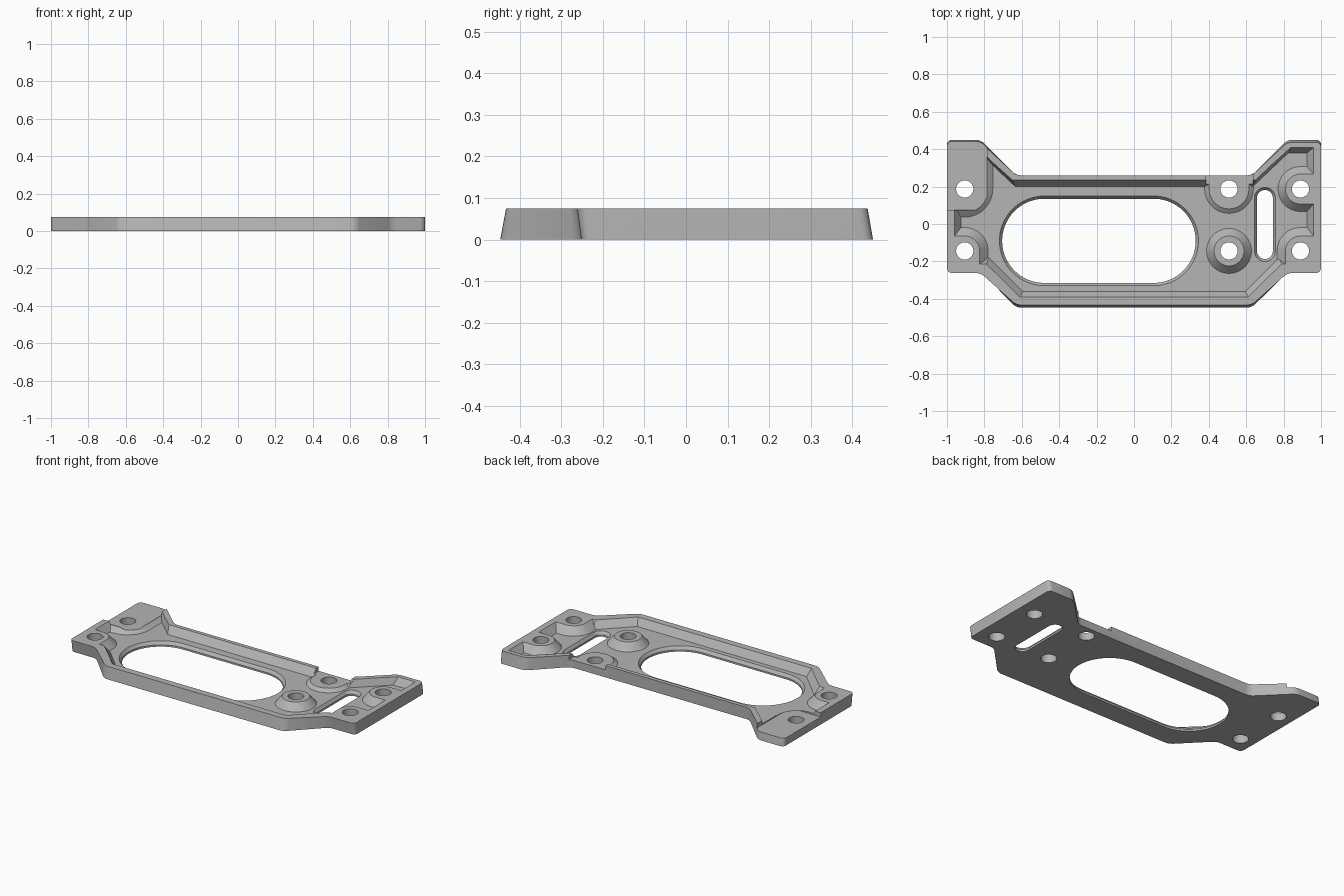
import bpy, bmesh, math

cube = bpy.data.objects.get("Cube")
if cube:
    bpy.data.objects.remove(cube, do_unlink=True)

TOP, FLOOR, PAD, ABOVE = 0.075, 0.03, 0.048, 0.12

grey = bpy.data.materials.new("plain grey")
grey.use_nodes = True
grey.diffuse_color = (0.46, 0.46, 0.46, 1)
grey.node_tree.nodes["Principled BSDF"].inputs["Base Color"].default_value = (0.46, 0.46, 0.46, 1)


def finish(bm, name):
    bmesh.ops.recalc_face_normals(bm, faces=bm.faces)
    mesh = bpy.data.meshes.new(name)
    bm.to_mesh(mesh)
    bm.free()
    mesh.materials.append(grey)
    obj = bpy.data.objects.new(name, mesh)
    bpy.context.collection.objects.link(obj)
    return obj


def loft(name, low, high, z0, z1, rounding=0):
    """Solid between two matching outlines."""
    bm = bmesh.new()
    a = [bm.verts.new((x, y, z0)) for x, y in low]
    b = [bm.verts.new((x, y, z1)) for x, y in high]
    bm.faces.new(a)
    bm.faces.new(b)
    n = len(a)
    for i in range(n):
        j = (i + 1) % n
        bm.faces.new((a[i], a[j], b[j], b[i]))
    if rounding:
        edges = [bm.edges.get((p, q)) for p, q in zip(a, b)]
        bmesh.ops.bevel(bm, geom=edges, offset=rounding, segments=4,
                        profile=0.5, affect='EDGES')
    return finish(bm, name)


def hull(name, centres, r0, r1, z0, z1, sides=48):
    """Tapered solid wrapped around circles at the given centres."""
    bm = bmesh.new()
    for cx, cy in centres:
        for r, z in ((r0, z0), (r1, z1)):
            for i in range(sides):
                t = math.tau * i / sides
                bm.verts.new((cx + r * math.cos(t), cy + r * math.sin(t), z))
    res = bmesh.ops.convex_hull(bm, input=bm.verts)
    inner = {v for v in res["geom_interior"] + res["geom_unused"]
             if isinstance(v, bmesh.types.BMVert)}
    bmesh.ops.delete(bm, geom=list(inner), context='VERTS')
    bmesh.ops.dissolve_limit(bm, angle_limit=0.01, verts=bm.verts, edges=bm.edges)
    return finish(bm, name)


def box(name, x0, x1, y0, y1, z0, z1):
    pts = [(x0, y0), (x1, y0), (x1, y1), (x0, y1)]
    return loft(name, pts, pts, z0, z1)


def cut(target, tool):
    mod = target.modifiers.new("cut", 'BOOLEAN')
    mod.operation, mod.solver, mod.object = 'DIFFERENCE', 'EXACT', tool
    bpy.ops.object.select_all(action='DESELECT')
    bpy.context.view_layer.objects.active = target
    target.select_set(True)
    bpy.ops.object.modifier_apply(modifier=mod.name)
    bpy.data.objects.remove(tool, do_unlink=True)


def mirrored(half):
    return half + [(-x, y) for x, y in reversed(half)]


# Outer body, drafted on its long front and back edges
low = mirrored([(0.63, -0.447), (0.82, -0.252), (1, -0.252),
                (1, 0.45), (0.82, 0.45), (0.63, 0.26)])
high = mirrored([(0.63, -0.433), (0.82, -0.262), (1, -0.262),
                 (1, 0.437), (0.82, 0.437), (0.63, 0.26)])
plate = loft("mounting_plate", low, high, 0, TOP, 0.025)

# Pocket with sloped walls; it is extended above the rim
floor_line = mirrored([(0.595, -0.36), (0.775, -0.18), (0.925, -0.18),
                       (0.925, 0.38), (0.825, 0.38), (0.635, 0.2)])
rim_line = mirrored([(0.61, -0.39), (0.79, -0.215), (0.96, -0.215),
                     (0.96, 0.41), (0.84, 0.41), (0.65, 0.235)])
k = (ABOVE - FLOOR) / (TOP - FLOOR)
above_line = [(a + (c - a) * k, b + (d - b) * k)
              for (a, b), (c, d) in zip(floor_line, rim_line)]
pocket = loft("pocket_cutter", floor_line, above_line, FLOOR, ABOVE)

# Screw bosses: position, directions in which they run to the edge, radii
L, R, BACK, FRONT, MID = -0.905, 0.89, 0.187, -0.144, 0.508
bosses = [
    (L, FRONT, [(-0.4, 0), (0, -0.4), (-0.4, -0.4)], 0.125, 0.08),
    (R, FRONT, [(0.4, 0), (0, -0.4), (0.4, -0.4)], 0.125, 0.08),
    (L, BACK, [(-0.4, 0), (0, 0.5), (-0.4, 0.5)], 0.15, 0.09),
    (R, BACK, [(0.4, 0)], 0.12, 0.08),
    (MID, BACK, [(0, 0.4)], 0.13, 0.07),
    (MID, FRONT, [], 0.12, 0.08),
]
for x, y, runs, r0, r1 in bosses:
    centres = [(x, y)] + [(x + dx, y + dy) for dx, dy in runs]
    slope = (r1 - r0) / (TOP - FLOOR)
    z0, z1 = FLOOR - 0.01, ABOVE + 0.01
    tip = max(0.02, r0 + slope * (z1 - FLOOR))
    z1 = FLOOR + (tip - r0) / slope
    cut(pocket, hull("boss_cutter", centres, r0 - slope * 0.01, tip, z0, z1))
cut(plate, pocket)

# Lowered pads on the back edge
cut(plate, box("arm_pad_cutter", -1.2, -0.785, 0.075, 0.7, PAD, 0.2))
cut(plate, box("middle_pad_cutter", 0.385, 0.635, 0.04, 0.5, PAD, 0.2))

# Screw holes
for x, y, *_ in bosses:
    cut(plate, hull("hole_cutter", [(x, y)], 0.046, 0.046, -0.1, 0.2))

# Large oval window and narrow slot, each with a chamfered edge
for ends, r, wide in (([(-0.48, -0.09), (0.105, -0.09)], 0.225, 0.015),
                      ([(0.7, -0.145), (0.7, 0.14)], 0.042, 0.014)):
    cut(plate, hull("opening_cutter", ends, r, r, -0.1, 0.2, 64))
    cut(plate, hull("chamfer_cutter", ends, r - 0.005, r + wide * 1.5,
                    0.005, FLOOR + 0.01, 64))

bpy.ops.object.select_all(action='DESELECT')
bpy.context.view_layer.objects.active = plate
plate.select_set(True)
bpy.ops.object.shade_smooth_by_angle(angle=math.radians(25))
